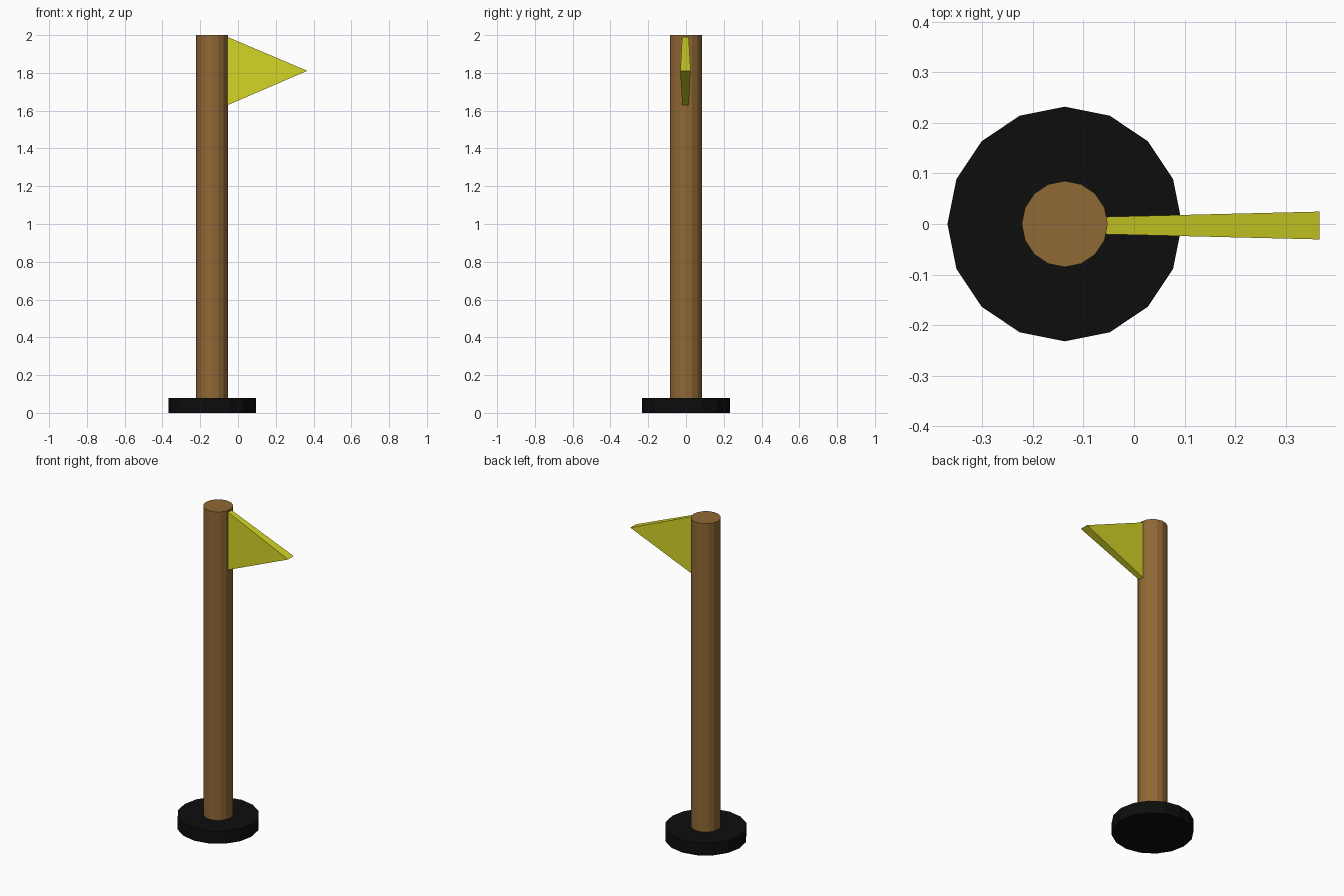
import bpy

if "Cube" in bpy.data.objects:
    bpy.data.objects.remove(bpy.data.objects["Cube"])

CX = -0.137  # pole axis


def paint(obj, name, color):
    mat = bpy.data.materials.new(name)
    mat.diffuse_color = (*color, 1)
    mat.use_nodes = True
    mat.node_tree.nodes["Principled BSDF"].inputs["Base Color"].default_value = mat.diffuse_color
    obj.data.materials.append(mat)


def post(name, radius, z0, z1, color):
    bpy.ops.mesh.primitive_cylinder_add(
        vertices=16, radius=radius, depth=z1 - z0, location=(CX, 0, (z0 + z1) / 2))
    obj = bpy.context.object
    obj.name = name
    paint(obj, name + "_colour", color)


# Round foot and wooden pole
post("base", 0.232, 0, 0.078, (0.004, 0.004, 0.004))
post("pole", 0.085, 0.07, 2.0, (0.28, 0.14, 0.035))

# Pennant: triangular prism, a little thicker at the tip
profile = [(-0.065, 1.625, 0.017), (0.367, 1.811, 0.0275), (-0.065, 1.994, 0.017)]
verts = [(x, -0.003 + side * t, z) for side in (-1, 1) for x, z, t in profile]
faces = [(0, 1, 2), (5, 4, 3)] + [(i, i + 3, (i + 1) % 3 + 3, (i + 1) % 3) for i in range(3)]
mesh = bpy.data.meshes.new("flag")
mesh.from_pydata(verts, [], faces)
flag = bpy.data.objects.new("flag", mesh)
bpy.context.collection.objects.link(flag)
paint(flag, "flag_colour", (0.66, 0.66, 0.02))
